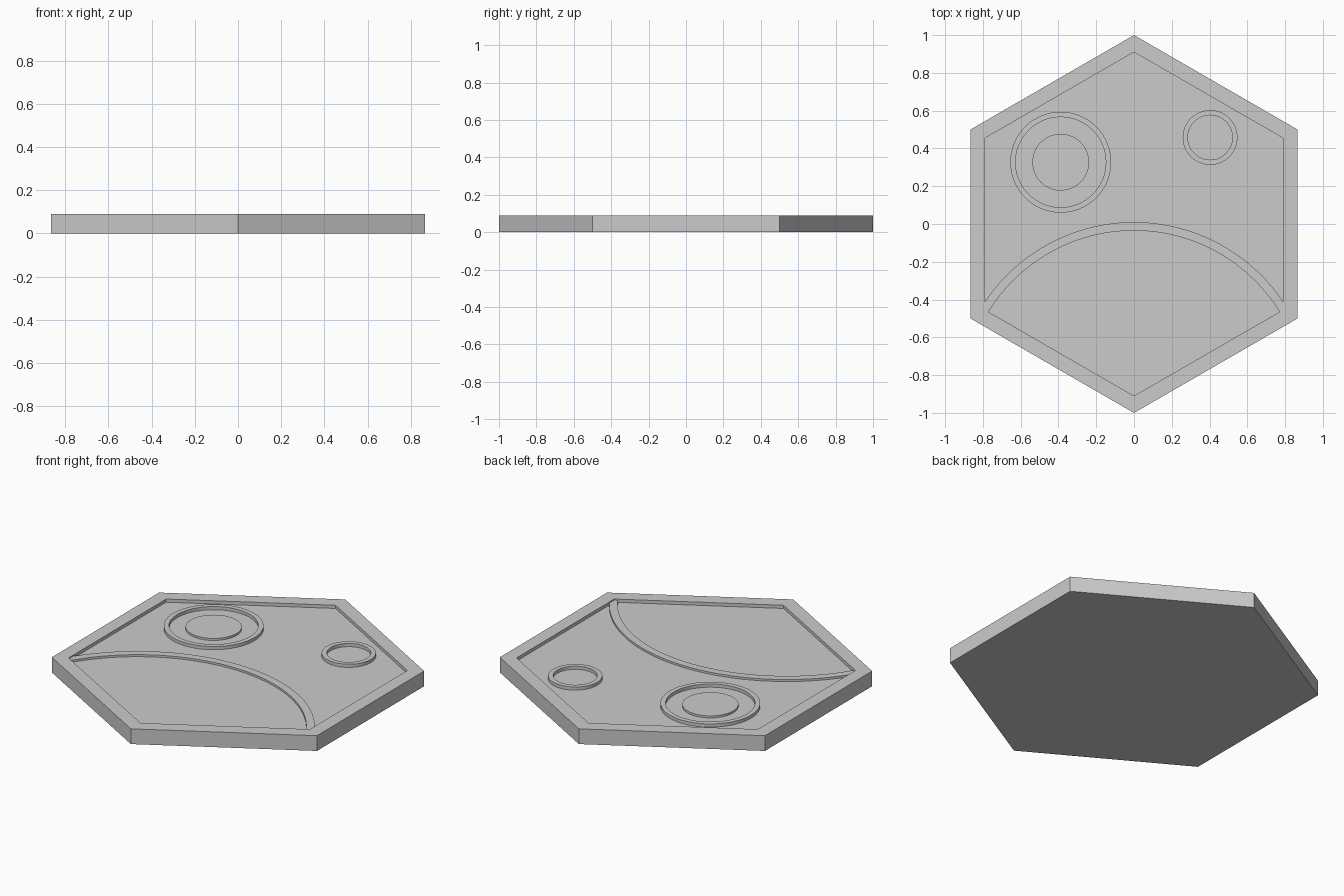
import bpy, bmesh, math

if "Cube" in bpy.data.objects:
    bpy.data.objects.remove(bpy.data.objects["Cube"])

TOP, FLOOR = 0.09, 0.071


def finish(bm, name):
    bmesh.ops.recalc_face_normals(bm, faces=bm.faces)
    me = bpy.data.meshes.new(name)
    bm.to_mesh(me)
    bm.free()
    ob = bpy.data.objects.new(name, me)
    bpy.context.collection.objects.link(ob)
    return ob


def turned(name, profile, sides, centre=(0, 0), ring=False):
    """Spin a (radius, z) profile; a ring closes on itself, else ends are capped."""
    bm = bmesh.new()
    loops = []
    for r, z in profile:
        loops.append([bm.verts.new((
            centre[0] + r * math.sin(2 * math.pi * i / sides),
            centre[1] + r * math.cos(2 * math.pi * i / sides), z)) for i in range(sides)])
    pairs = list(zip(loops, loops[1:]))
    if ring:
        pairs.append((loops[-1], loops[0]))
    else:
        bm.faces.new(loops[0])
        bm.faces.new(loops[-1])
    for a, b in pairs:
        for i in range(sides):
            j = (i + 1) % sides
            bm.faces.new((a[i], a[j], b[j], b[i]))
    ob = finish(bm, name)
    if sides > 6:
        bpy.context.view_layer.objects.active = ob
        ob.select_set(True)
        bpy.ops.object.shade_smooth_by_angle()
        ob.select_set(False)
    return ob


def raised_ring(name, outer, inner, centre):
    return turned(name, [(outer, FLOOR), (outer, TOP), (inner, TOP), (inner, FLOOR)],
                  64, centre, ring=True)


# Hexagonal plate with a shallow recess inside its rim
turned("hex_plate", [(1, 0), (1, TOP), (0.91, TOP), (0.91, FLOOR)], 6)

# Large ring with a raised disc in the middle, and a small ring
big, small = (-0.388, 0.327), (0.403, 0.458)
raised_ring("large_ring", 0.267, 0.239, big)
turned("centre_disc", [(0.15, FLOOR), (0.15, 0.083)], 64, big)
raised_ring("small_ring", 0.145, 0.118, small)

# Curved raised band across the recess, its ends tucked into the rim
bm = bmesh.new()
steps, cy, start = 48, -0.94, math.radians(30.3)
sections = []
for i in range(steps + 1):
    a = start + (math.pi - 2 * start) * i / steps
    sections.append([bm.verts.new((r * math.cos(a), cy + r * math.sin(a), z))
                     for r, z in ((0.95, FLOOR - 0.01), (0.95, 0.083),
                                  (0.905, 0.083), (0.905, FLOOR - 0.01))])
for s, t in zip(sections, sections[1:]):
    for k in range(4):
        bm.faces.new((s[k], s[(k + 1) % 4], t[(k + 1) % 4], t[k]))
bm.faces.new(sections[0])
bm.faces.new(sections[-1])
band = finish(bm, "curved_band")
bpy.context.view_layer.objects.active = band
band.select_set(True)
bpy.ops.object.shade_smooth_by_angle()
